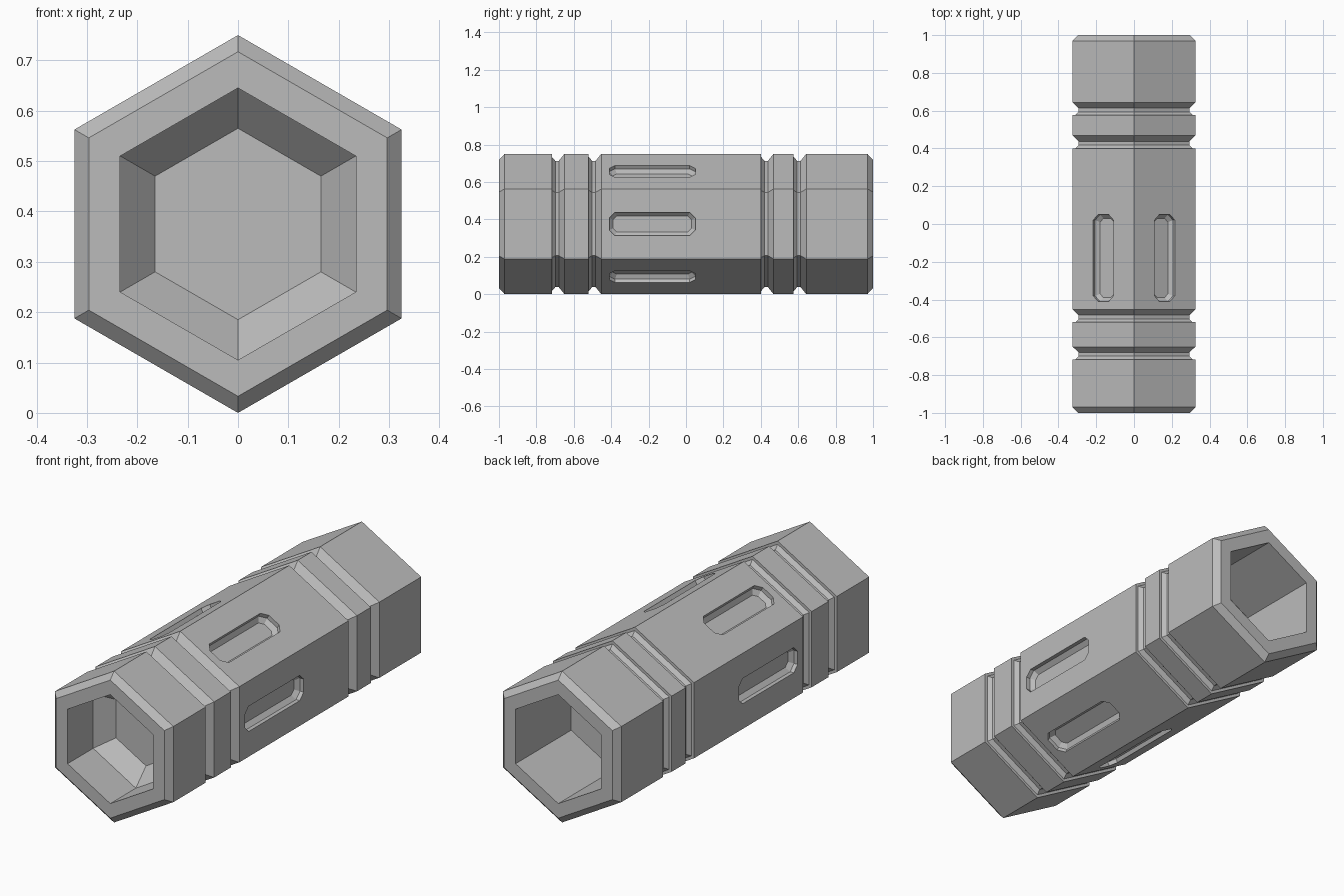
import bpy
import bmesh
from math import cos, sin, pi
from mathutils import Matrix, Vector

cube = bpy.data.objects.get("Cube")
if cube:
    bpy.data.objects.remove(cube, do_unlink=True)

R = 0.375                 # hexagon corner radius
APOTHEM = R * cos(pi / 6)
CENTRE = Vector((0, 0, R))

grey = bpy.data.materials.new("plain_grey")
grey.use_nodes = True
grey.diffuse_color = (0.5, 0.5, 0.5, 1)
grey.node_tree.nodes["Principled BSDF"].inputs["Base Color"].default_value = (0.5, 0.5, 0.5, 1)


def loft(bm, rings):
    """Bridge equal-sized rings of points and cap both ends."""
    loops = [[bm.verts.new(p) for p in ring] for ring in rings]
    for a, b in zip(loops, loops[1:]):
        for i in range(len(a)):
            j = (i + 1) % len(a)
            bm.faces.new((a[i], a[j], b[j], b[i]))
    bm.faces.new(loops[0])
    bm.faces.new(loops[-1])


def make_object(name, bm):
    bmesh.ops.recalc_face_normals(bm, faces=bm.faces)
    mesh = bpy.data.meshes.new(name)
    bm.to_mesh(mesh)
    bm.free()
    mesh.materials.append(grey)
    obj = bpy.data.objects.new(name, mesh)
    bpy.context.collection.objects.link(obj)
    return obj


def hexagon(y, r):
    return [CENTRE + Vector((r * sin(k * pi / 3), y, r * cos(k * pi / 3))) for k in range(6)]


def slot_outline(inset, height):
    """Long rectangle with cut corners, lying across local x and y."""
    w, l, c = 0.0625 - inset, 0.23 - inset, 0.03 - inset * 0.5
    return [Vector((x, y, height)) for x, y in (
        (w, c - l), (w, l - c), (w - c, l), (c - w, l),
        (-w, l - c), (-w, c - l), (c - w, -l), (w - c, -l))]


# Hexagonal body: front recess, chamfered rims, grooves and rear socket
profile = [(-0.72, 0.19), (-0.8, 0.27), (-1, 0.27), (-1, 0.342), (-0.97, R)]
for y in (-0.717, -0.52, 0.401, 0.576):
    profile += [(y, R), (y, R - 0.016), (y + 0.018, R - 0.037),
                (y + 0.037, R - 0.037), (y + 0.067, R)]
profile += [(0.97, R), (1, 0.342), (1, 0.27), (0.565, 0.27)]
bm = bmesh.new()
loft(bm, [hexagon(y, r) for y, r in profile])
body = make_object("hex_body", bm)

# Six shallow slots with bevelled floors, one per side
bm = bmesh.new()
for k in range(6):
    place = (Matrix.Translation(CENTRE + Vector((0, -0.18, 0)))
             @ Matrix.Rotation(pi / 6 + k * pi / 3, 4, 'Y')
             @ Matrix.Translation((0, 0, APOTHEM)))
    steps = ((0, 0.03), (0, -0.02), (0.02, -0.04))
    loft(bm, [[place @ p for p in slot_outline(*s)] for s in steps])
cutter = make_object("slot_cutter", bm)
cutter.hide_render = True

cut = body.modifiers.new("slots", 'BOOLEAN')
cut.operation = 'DIFFERENCE'
cut.solver = 'EXACT'
cut.object = cutter
bpy.context.view_layer.objects.active = body
bpy.ops.object.modifier_apply(modifier=cut.name)
bpy.data.objects.remove(cutter, do_unlink=True)
